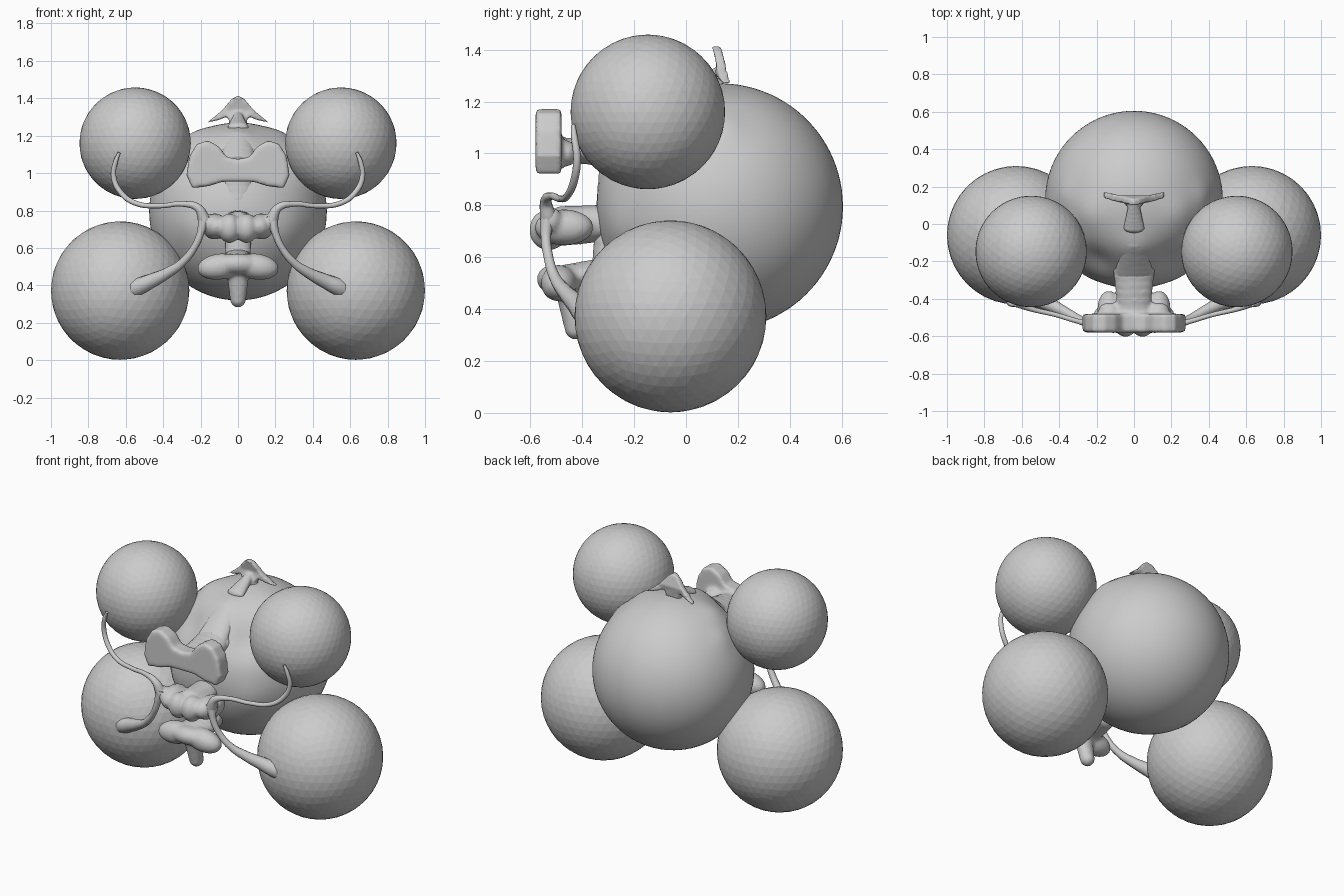
import bpy, bmesh, math
from mathutils import Vector, Matrix

if "Cube" in bpy.data.objects:
    bpy.data.objects.remove(bpy.data.objects["Cube"])


def finish(bm, name, smooth=False):
    bmesh.ops.recalc_face_normals(bm, faces=bm.faces)
    me = bpy.data.meshes.new(name)
    bm.to_mesh(me)
    bm.free()
    for p in me.polygons:
        p.use_smooth = smooth
    ob = bpy.data.objects.new(name, me)
    bpy.context.collection.objects.link(ob)
    return ob


def blob(bm, c, r, rot=(0, 0, 0), sub=3):
    m = Matrix.Translation(c)
    for a, ax in zip(rot, 'XYZ'):
        m = m @ Matrix.Rotation(math.radians(a), 4, ax)
    m = m @ Matrix.Diagonal((*r, 1))
    bmesh.ops.create_icosphere(bm, subdivisions=sub, radius=1, matrix=m)


def pair(bm, c, r, rot=(0, 0, 0)):
    blob(bm, c, r, rot)
    blob(bm, (-c[0], c[1], c[2]), r, (rot[0], -rot[1], -rot[2]))


def chain(bm, a, b, ra, rb, n=7):
    # tapered bar made of overlapping ellipsoids
    a, b, ra, rb = map(Vector, (a, b, ra, rb))
    for i in range(n):
        t = i / (n - 1)
        blob(bm, a.lerp(b, t), ra.lerp(rb, t), sub=2)


def plate(bm, half, y0, y1):
    # symmetrical outline in x/z, extruded along y
    pts = half + [(-x, z) for x, z in reversed(half) if x > 0]
    f = [bm.verts.new((x, y0, z)) for x, z in pts]
    b = [bm.verts.new((x, y1, z)) for x, z in pts]
    bm.faces.new(f)
    bm.faces.new(b[::-1])
    for i in range(len(pts)):
        j = (i + 1) % len(pts)
        bm.faces.new((f[i], b[i], b[j], f[j]))


def sculpt(ob, voxel=0.011, rounds=8):
    m = ob.modifiers.new('fuse', 'REMESH')
    m.mode = 'VOXEL'
    m.voxel_size = voxel
    m.use_smooth_shade = True
    s = ob.modifiers.new('soften', 'SMOOTH')
    s.factor = 0.5
    s.iterations = rounds


# head ball with soft brow bumps and shallow eye sockets
HC, HR = Vector((0, 0.13, 0.795)), 0.475
bm = bmesh.new()
blob(bm, HC, (HR,) * 3, sub=5)
for v in bm.verts:
    p = Vector((abs(v.co.x), v.co.y, v.co.z))
    n = (v.co - HC).normalized()
    d = 0
    for c, amp, w in (((.24, .06, 1.20), .016, .09), ((.36, .15, 1.10), .012, .07),
                      ((.20, -.20, 1.06), -.035, .11), ((0, -.12, 1.20), .02, .08),
                      ((.25, -.24, .72), .012, .1)):
        d += amp * math.exp(-((p - Vector(c)).length / w) ** 2)
    v.co += n * d
finish(bm, 'head', True)

# four big balls
for s, side in ((1, 'right'), (-1, 'left')):
    bm = bmesh.new()
    blob(bm, (s * .55, -.147, 1.16), (.298,) * 3, sub=4)
    finish(bm, 'upper_ball_' + side)
    bm = bmesh.new()
    blob(bm, (s * .63, -.06, .372), (.37,) * 3, sub=4)
    finish(bm, 'lower_ball_' + side)

# bow shaped brow plate with its stem
bm = bmesh.new()
plate(bm, [(0, 1.075), (.06, 1.085), (.1, 1.14), (.16, 1.175), (.22, 1.155), (.26, 1.09),
           (.275, .99), (.245, .92), (.16, .93), (.08, .955), (0, .955)], -.58, -.48)
chain(bm, (0, -.24, 1.02), (0, -.49, 1.01), (.12, .06, .08), (.09, .04, .045))
pair(bm, (.13, -.455, 1.0), (.06, .035, .05))
sculpt(finish(bm, 'brow'))

# forehead ridge and nose bridge lying on the head
bm = bmesh.new()
chain(bm, (0, .08, 1.24), (0, -.1, 1.18), (.05, .05, .04), (.08, .05, .05))
chain(bm, (0, -.1, 1.18), (0, -.27, 1.03), (.08, .05, .05), (.11, .05, .06))
chain(bm, (0, -.29, .99), (0, -.32, .58), (.085, .045, .05), (.075, .045, .05), 11)
sculpt(finish(bm, 'face_ridge'))

# nose with wide nostrils
bm = bmesh.new()
chain(bm, (0, -.33, .73), (0, -.48, .72), (.09, .05, .075), (.09, .06, .08))
pair(bm, (.045, -.53, .705), (.062, .075, .08))
pair(bm, (.125, -.47, .715), (.07, .115, .07), (0, 0, -8))
pair(bm, (.18, -.52, .745), (.035, .04, .05))
sculpt(finish(bm, 'nose'), rounds=5)

# mouth and little chin tuft
bm = bmesh.new()
blob(bm, (0, -.515, .515), (.11, .06, .055))
pair(bm, (.1, -.49, .50), (.12, .07, .07), (0, 8, 0))
chain(bm, (0, -.27, .54), (0, -.46, .52), (.08, .05, .07), (.12, .05, .055))
chain(bm, (0, -.46, .47), (0, -.425, .325), (.065, .045, .05), (.045, .045, .045))
sculpt(finish(bm, 'mouth'), rounds=5)

# arrow shaped crest, swept back
bm = bmesh.new()
plate(bm, [(0, 1.415), (.035, 1.395), (.085, 1.335), (.165, 1.27), (.10, 1.285),
           (.055, 1.305), (.045, 1.27), (.10, 1.215), (0, 1.2)], -.018, .018)
for v in bm.verts:
    x, z = abs(v.co.x), v.co.z
    v.co.y += .115 + .25 * x - (.04 if z < 1.26 and x < .12 else 0)
chain(bm, (0, .11, 1.30), (0, -.02, 1.245), (.03, .025, .03), (.06, .03, .03))
sculpt(finish(bm, 'crest'), .008, 2)

# curling whiskers above and below the nostrils
PATHS = {
    'upper_whisker': [(.18, -.53, .75, .034), (.215, -.54, .815, .022), (.30, -.52, .835, .014),
                      (.42, -.485, .825, .013), (.55, -.455, .84, .014), (.63, -.43, .90, .015),
                      (.665, -.42, .98, .015), (.655, -.43, 1.06, .013), (.635, -.435, 1.11, .008)],
    'lower_whisker': [(.18, -.53, .77, .032), (.20, -.54, .68, .020), (.235, -.53, .60, .019),
                      (.30, -.505, .52, .022), (.38, -.465, .465, .03), (.46, -.425, .425, .04),
                      (.55, -.385, .385, .05), (.60, -.34, .36, .05)],
}
for name, path in PATHS.items():
    for s, side in ((1, 'right'), (-1, 'left')):
        cu = bpy.data.curves.new(name, 'CURVE')
        cu.dimensions = '3D'
        cu.bevel_depth = 1
        cu.bevel_resolution = 3
        cu.resolution_u = 6
        cu.use_fill_caps = True
        sp = cu.splines.new('BEZIER')
        sp.bezier_points.add(len(path) - 1)
        for bp, (x, y, z, r) in zip(sp.bezier_points, path):
            bp.co = (s * x, y, z)
            bp.radius = r
            bp.handle_left_type = bp.handle_right_type = 'AUTO'
        ob = bpy.data.objects.new(name + '_' + side, cu)
        bpy.context.collection.objects.link(ob)
